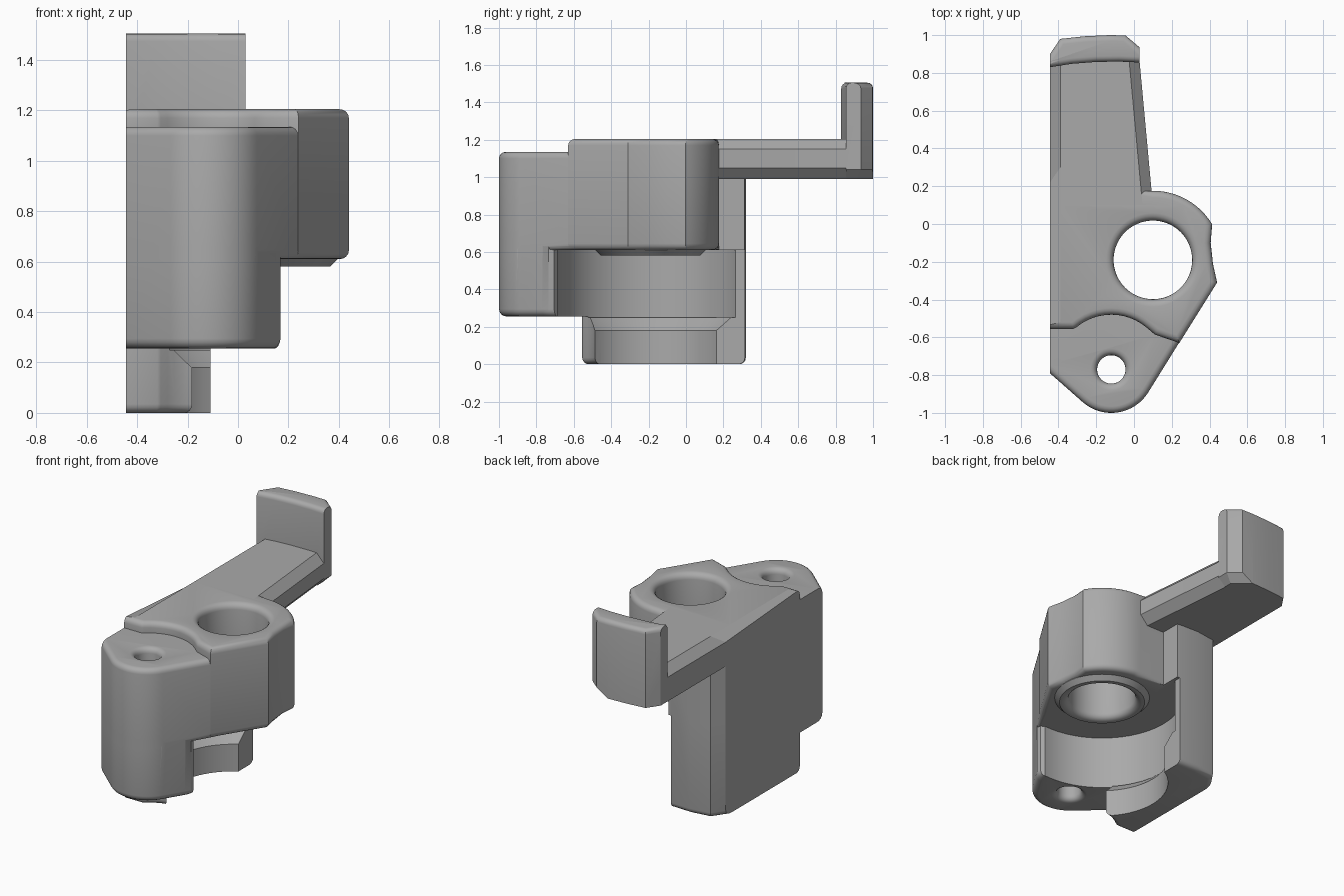
import bpy, bmesh
from math import cos, sin, radians

if "Cube" in bpy.data.objects:
    bpy.data.objects.remove(bpy.data.objects["Cube"])

LEFT = -0.445            # flat side plane
BORE = (0.10, -0.19)     # large bore axis
PIN = (-0.12, -0.77)     # small hole axis

grey = bpy.data.materials.new("plain_grey")
grey.use_nodes = True
grey.diffuse_color = (0.4, 0.4, 0.4, 1)
grey.node_tree.nodes["Principled BSDF"].inputs["Base Color"].default_value = (0.4, 0.4, 0.4, 1)


def arc(centre, r, a0, a1, n):
    """Points on a circle from angle a0 to a1 in degrees."""
    steps = [radians(a0 + (a1 - a0) * i / n) for i in range(n + 1)]
    return [(centre[0] + r * cos(a), centre[1] + r * sin(a)) for a in steps]


def finish(name, bm):
    bmesh.ops.recalc_face_normals(bm, faces=bm.faces)
    mesh = bpy.data.meshes.new(name)
    bm.to_mesh(mesh)
    bm.free()
    mesh.materials.append(grey)
    ob = bpy.data.objects.new(name, mesh)
    bpy.context.collection.objects.link(ob)
    return ob


def prism(name, outline, z0, z1, bevels=()):
    """Extrude an outline; each bevel is (rule on edge midpoint, size, segments)."""
    bm = bmesh.new()
    face = bm.faces.new([bm.verts.new((x, y, z0)) for x, y in outline])
    top = bmesh.ops.extrude_face_region(bm, geom=[face])["geom"]
    for v in top:
        if isinstance(v, bmesh.types.BMVert):
            v.co.z = z1
    bmesh.ops.recalc_face_normals(bm, faces=bm.faces)
    for rule, size, segments in bevels:
        edges = []
        for e in bm.edges:
            a, b = e.verts[0].co, e.verts[1].co
            m = (a + b) / 2
            if abs(a.z - b.z) < 1e-4 and rule(m.x, m.y, abs(m.z - z1) < 1e-4, abs(m.z - z0) < 1e-4):
                edges.append(e)
        bmesh.ops.bevel(bm, geom=edges, offset=size, segments=segments,
                        profile=0.5, affect='EDGES', clamp_overlap=False)
    return finish(name, bm)


def lathe(name, centre, profile, n=72):
    """Closed solid of revolution from (radius, z) rings."""
    bm = bmesh.new()
    rings = [[bm.verts.new((x, y, z)) for x, y in arc(centre, r, 0, 360 - 360 / n, n - 1)]
             for r, z in profile]
    for lo, hi in zip(rings, rings[1:]):
        for i in range(n):
            j = (i + 1) % n
            bm.faces.new((lo[i], lo[j], hi[j], hi[i]))
    bm.faces.new(rings[0])
    bm.faces.new(rings[-1])
    return finish(name, bm)


def hole(name, centre, r, z0, z1, lip):
    """Cutter for a hole with rounded lips at z0 and z1."""
    curve = [(r + lip * (1 - cos(radians(a))), lip * (1 - sin(radians(a)))) for a in (0, 22, 45, 67, 90)]
    low = [(q, z0 + h) for q, h in reversed(curve)]
    high = [(q, z1 - h) for q, h in curve]
    return lathe(name, centre, [(r + lip, z0 - 0.06)] + low + high + [(r + lip, z1 + 0.06)])


def combine(ob, other, operation):
    mod = ob.modifiers.new(operation, 'BOOLEAN')
    mod.operation, mod.solver, mod.object = operation, 'EXACT', other
    bpy.context.view_layer.objects.active = ob
    bpy.ops.object.modifier_apply(modifier=mod.name)
    bpy.data.objects.remove(other)


def off_left(x):
    return x > LEFT + 0.01


# Shared outline pieces
step_arc = [(LEFT, -0.555), (-0.32, -0.555)] + arc(PIN, 0.29, 130, 50, 12)
nose = [(LEFT, -0.79)] + arc(PIN, 0.23, 230, 328, 16)
wall_back = [(-0.25, 0.32), (-0.39, 0.30), (LEFT, 0.22)]

# Upper body around the bore
upper = (step_arc + [(0.11, -0.585), (0.24, -0.63), (0.44, -0.31), (0.418, -0.21), (0.406, -0.1)]
         + arc(BORE, 0.366, 31, 90, 12) + [(-0.09, 0.176), (-0.09, 0.312)] + wall_back)
body = prism("clamp_bracket", upper, 0.61, 1.205, [
    (lambda x, y, t, b: off_left(x) and y < 0.19 and x > -0.44 and (t or (b and y > -0.6 and x > -0.09)), 0.035, 4),
    (lambda x, y, t, b: t and not off_left(x), 0.055, 1)])

# Front pillar, upper and lower parts
pillar_top = prism("pillar_top", nose + [(0.30, -0.53), (0.1, -0.4), (LEFT, -0.4)], 0.61, 1.135, [
    (lambda x, y, t, b: y < -0.5 and off_left(x) and (t or x > 0.08), 0.035, 4)])
pillar_base = prism("pillar_base", nose + [(0.15, -0.77), (0.169, -0.735), (0.167, -0.705)]
                    + arc(BORE, 0.5, 275, 200, 15) + [(LEFT, -0.36)], 0.255, 0.66, [
    (lambda x, y, t, b: b and off_left(x) and y < -0.7, 0.04, 4)])

# Side wall with the stepped round recess
wall = prism("side_wall", step_arc[:9] + [(-0.11, -0.48), (-0.11, 0.315)] + wall_back, 0, 1.1, [
    (lambda x, y, t, b: b and off_left(x) and (y < -0.47 or y > 0.25), 0.035, 4)])
recess = lathe("recess_cutter", BORE, [(0.41, -0.2), (0.41, 0.18), (0.48, 0.25), (0.5, 0.25), (0.5, 0.61)])
combine(wall, recess, 'DIFFERENCE')

# Arm: chamfered bar tapering towards the back
bm = bmesh.new()
ends = []
for y, right in ((0.1, 0.10), (0.9, 0.026)):
    section = [(LEFT, 0.99), (right - 0.055, 0.99), (right, 1.05), (right, 1.15),
               (right - 0.055, 1.205), (LEFT + 0.055, 1.205), (LEFT, 1.15)]
    ends.append([bm.verts.new((x, y, z)) for x, z in section])
    bm.faces.new(ends[-1])
count = len(ends[0])
for i in range(count):
    j = (i + 1) % count
    bm.faces.new((ends[0][i], ends[0][j], ends[1][j], ends[1][i]))
arm = finish("arm", bm)

# Upright end plate with slightly bowed faces
plate_outline = [(LEFT, 0.83), (-0.33, 0.848), (-0.2, 0.858), (-0.08, 0.86), (0.03, 0.855),
                 (0.03, 0.935), (-0.045, 0.998), (-0.13, 1.0), (-0.26, 0.994), (-0.39, 0.98), (LEFT, 0.9)]
plate = prism("end_plate", plate_outline, 0.99, 1.505, [
    (lambda x, y, t, b: t and off_left(x) and x < 0.025, 0.03, 4),
    (lambda x, y, t, b: b and x > -0.02, 0.05, 1)])

# Collar under the bore
collar = lathe("collar", BORE, [(0.265, 0.58), (0.295, 0.61), (0.295, 0.7)])

for part in (pillar_top, pillar_base, wall, arm, plate, collar):
    combine(body, part, 'UNION')

# Through holes with rounded lips
combine(body, hole("bore_cutter", BORE, 0.208, 0.58, 1.205, 0.04), 'DIFFERENCE')
combine(body, hole("pin_cutter", PIN, 0.075, 0.255, 1.135, 0.035), 'DIFFERENCE')

bpy.ops.object.select_all(action='DESELECT')
body.select_set(True)
bpy.context.view_layer.objects.active = body
bpy.ops.object.shade_smooth_by_angle(angle=radians(28))
